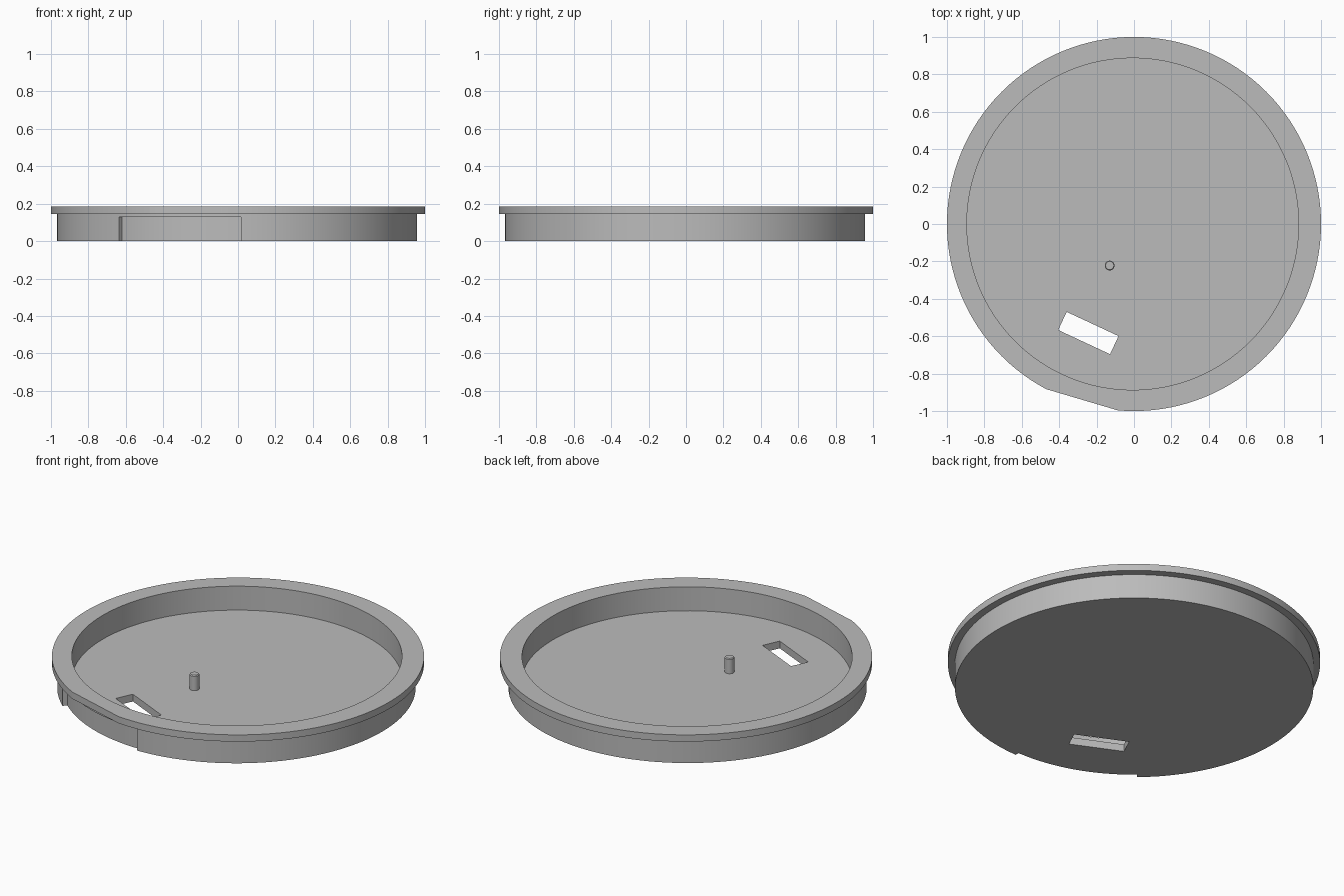
import bpy, bmesh, math
from mathutils import Matrix

SEG = 128

if "Cube" in bpy.data.objects:
    bpy.data.objects.remove(bpy.data.objects["Cube"], do_unlink=True)

grey = bpy.data.materials.new("plain grey")
grey.use_nodes = True
colour = (0.5, 0.5, 0.5, 1)
grey.diffuse_color = colour
grey.node_tree.nodes["Principled BSDF"].inputs["Base Color"].default_value = colour


def finish(name, bm):
    bmesh.ops.recalc_face_normals(bm, faces=bm.faces)
    mesh = bpy.data.meshes.new(name)
    bm.to_mesh(mesh)
    bm.free()
    obj = bpy.data.objects.new(name, mesh)
    bpy.context.collection.objects.link(obj)
    mesh.materials.append(grey)
    return obj


def lathe(name, profile, seg=SEG):
    """Stack of circles (radius, z, centre x, centre y), capped at both ends."""
    bm = bmesh.new()
    rings = []
    for r, z, cx, cy in profile:
        angles = [2 * math.pi * i / seg for i in range(seg)]
        rings.append([bm.verts.new((cx + r * math.cos(a), cy + r * math.sin(a), z))
                      for a in angles])
    for low, high in zip(rings, rings[1:]):
        for i in range(seg):
            j = (i + 1) % seg
            bm.faces.new((low[i], low[j], high[j], high[i]))
    bm.faces.new(rings[0])
    bm.faces.new(rings[-1])
    return finish(name, bm)


def prism(name, outline, z0, z1):
    bm = bmesh.new()
    face = bm.faces.new([bm.verts.new((x, y, z0)) for x, y in outline])
    out = bmesh.ops.extrude_face_region(bm, geom=[face])
    top = [v for v in out["geom"] if isinstance(v, bmesh.types.BMVert)]
    bmesh.ops.translate(bm, verts=top, vec=(0, 0, z1 - z0))
    return finish(name, bm)


def box(name, size, centre, angle):
    bm = bmesh.new()
    place = (Matrix.Translation(centre) @ Matrix.Rotation(math.radians(angle), 4, "Z")
             @ Matrix.Diagonal((*size, 1)))
    bmesh.ops.create_cube(bm, size=1, matrix=place)
    return finish(name, bm)


def cut(target, cutter):
    cutter.hide_render = True
    mod = target.modifiers.new("cut", "BOOLEAN")
    mod.operation = "DIFFERENCE"
    mod.solver = "EXACT"
    mod.object = cutter
    bpy.context.view_layer.objects.active = target
    bpy.ops.object.modifier_apply(modifier=mod.name)
    bpy.data.objects.remove(cutter, do_unlink=True)


def smooth(obj):
    bpy.ops.object.select_all(action="DESELECT")
    obj.select_set(True)
    bpy.context.view_layer.objects.active = obj
    bpy.ops.object.shade_smooth_by_angle(angle=math.radians(25))


# Shallow tray with an overhanging rim
wall = (-0.006, -0.006)
well = (-0.007, 0.0)
tray = lathe("tray", [
    (0.963, 0.0, *wall), (0.963, 0.145, *wall),
    (1.0, 0.145, 0, 0), (1.0, 0.185, 0, 0),
    (0.887, 0.185, *well), (0.887, 0.043, *well)])

# Rectangular slot through the floor
cut(tray, box("slot_cutter", (0.306, 0.107, 0.4), (-0.244, -0.583, 0), -25))

# Flat on the rim edge
flat = math.radians(253.5)
cut(tray, box("rim_flat_cutter", (0.2, 0.6, 0.2),
              (1.08 * math.cos(flat), 1.08 * math.sin(flat), 0.17), 253.5))

# Shallow curved recess in the wall under the flat
arc = [math.radians(229 + 42 * i / 16) for i in range(17)]
outline = [(0.945 * math.cos(a), 0.945 * math.sin(a)) for a in arc]
outline += [(1.1 * math.cos(a), 1.1 * math.sin(a)) for a in reversed(arc)]
cut(tray, prism("recess_cutter", outline, -0.1, 0.13))
smooth(tray)

# Locating pin standing on the floor
spot = (-0.13, -0.222)
pin = lathe("pin", [(0.026, 0.04, *spot), (0.026, 0.128, *spot),
                    (0.022, 0.133, *spot)], 32)
smooth(pin)
